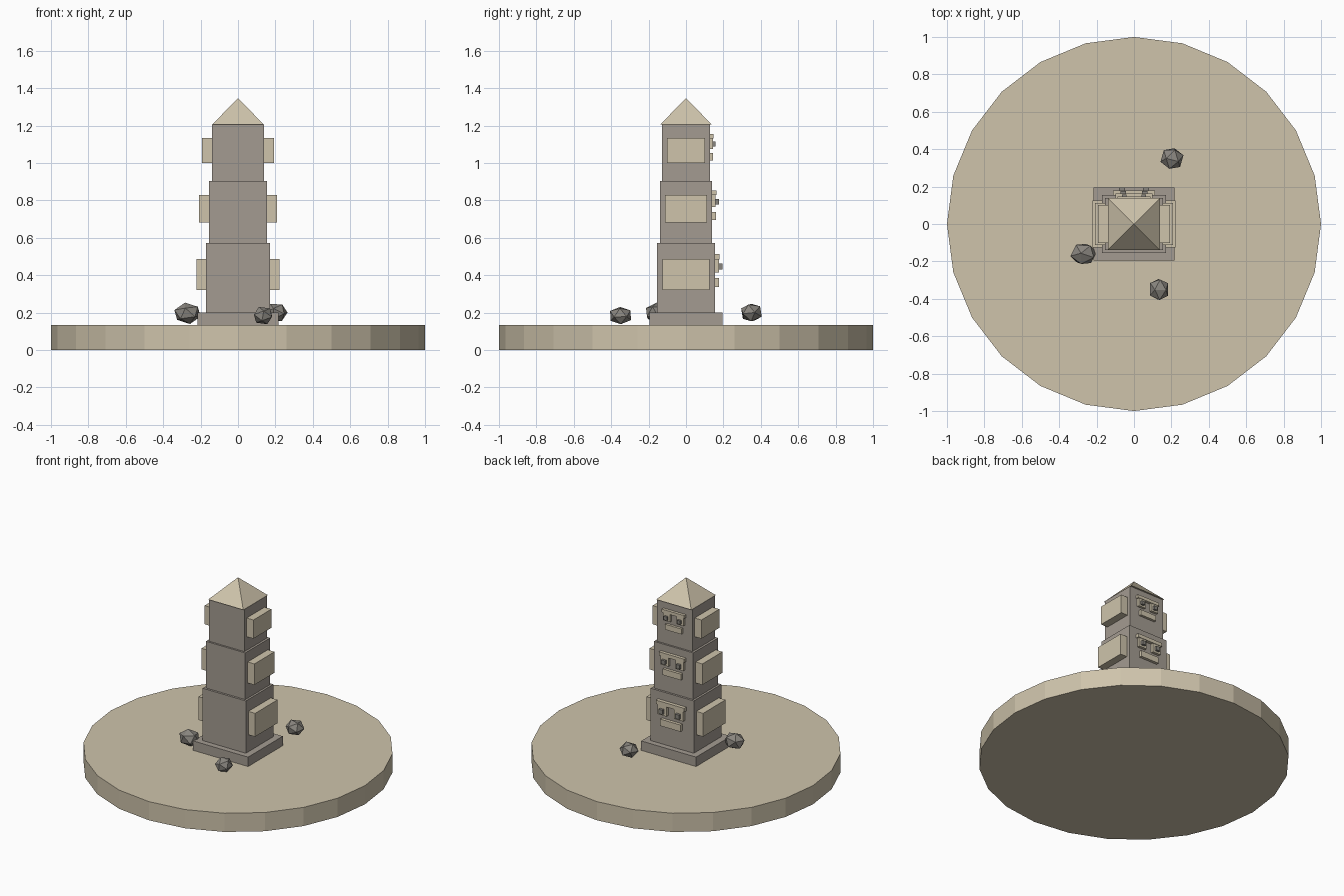
import bpy, bmesh, math
from mathutils import Matrix, Euler

cube = bpy.data.objects.get("Cube")
if cube:
    bpy.data.objects.remove(cube, do_unlink=True)


def material(name, rgb):
    m = bpy.data.materials.new(name)
    m.use_nodes = True
    m.diffuse_color = (*rgb, 1)
    m.node_tree.nodes["Principled BSDF"].inputs["Base Color"].default_value = (*rgb, 1)
    return m


sand = material("pale sandstone", (0.62, 0.55, 0.41))
stone = material("tower stone", (0.37, 0.33, 0.285))
dark = material("dark stone", (0.25, 0.235, 0.21))


def finish(name, bm, mat):
    mesh = bpy.data.meshes.new(name)
    bm.to_mesh(mesh)
    bm.free()
    mesh.materials.append(mat)
    obj = bpy.data.objects.new(name, mesh)
    bpy.context.collection.objects.link(obj)
    return obj


def box(name, x, y, z, mat):
    """Box spanning the (min, max) pairs x, y and z."""
    bm = bmesh.new()
    size = [b - a for a, b in (x, y, z)]
    mid = [(a + b) / 2 for a, b in (x, y, z)]
    bmesh.ops.create_cube(bm, size=1, matrix=Matrix.Translation(mid) @ Matrix.Diagonal((*size, 1)))
    return finish(name, bm, mat)


def cone(name, sides, r1, r2, z0, z1, turn, mat):
    bm = bmesh.new()
    place = Matrix.Translation((0, 0, (z0 + z1) / 2)) @ Matrix.Rotation(turn, 4, "Z")
    bmesh.ops.create_cone(bm, cap_ends=True, segments=sides, radius1=r1, radius2=r2,
                          depth=z1 - z0, matrix=place)
    return finish(name, bm, mat)


# Ground disc and plinth
GROUND = 0.133
cone("ground_disc", 24, 1, 1, 0, GROUND, 0, sand)
box("plinth", (-0.216, 0.216), (-0.195, 0.195), (GROUND, 0.2), stone)

# Three shrinking tiers, each with ears on the sides and a face at the back
tiers = [("lower", 1.0, 0.17, 0.155, 0.2, 0.572, 0.404),
         ("middle", 0.9, 0.155, 0.14, 0.572, 0.904, 0.755),
         ("upper", 0.8, 0.139, 0.127, 0.904, 1.205, 1.067)]
for tag, s, hx, hy, z0, z1, mid in tiers:
    box(tag + "_tier", (-hx, hx), (-hy, hy), (z0, z1), stone)

    def face_part(part, cx, cz, w, h, out, mat):
        box(f"{tag}_{part}", (cx * s - w * s / 2, cx * s + w * s / 2), (hy - 0.01, hy + out * s),
            (mid + (cz - h / 2) * s, mid + (cz + h / 2) * s), mat)

    face_part("brow", 0, 0.095, 0.222, 0.028, 0.025, sand)
    face_part("mouth", 0, -0.043, 0.16, 0.048, 0.022, sand)
    for side, label in ((1, "left"), (-1, "right")):
        face_part(label + "_eye", side * 0.065, 0.046, 0.07, 0.07, 0.021, sand)
        face_part(label + "_pupil", side * 0.065, 0.042, 0.032, 0.032, 0.039, dark)
        box(f"{tag}_{label}_ear", sorted((side * (hx - 0.02), side * (hx + 0.053))),
            (-0.126 * s, 0.126 * s), (mid - 0.083 * s, mid + 0.083 * s), sand)

# Pyramid roof
cone("roof", 4, 0.138 * math.sqrt(2), 0, 1.205, 1.347, math.pi / 4, sand)

# Scattered faceted rocks
rocks = [((0.203, 0.35, 0.2), (0.064, 0.062, 0.053), 0.5),
         ((-0.27, -0.16, 0.196), (0.075, 0.062, 0.058), 1.9),
         ((0.134, -0.35, 0.184), (0.057, 0.064, 0.05), 3.1)]
for i, (pos, radii, turn) in enumerate(rocks):
    bm = bmesh.new()
    bmesh.ops.create_icosphere(bm, subdivisions=1, radius=1)
    bmesh.ops.transform(bm, verts=bm.verts, matrix=Matrix.Translation(pos)
                        @ Matrix.Diagonal((*radii, 1)) @ Euler((turn, 0.4, turn)).to_matrix().to_4x4())
    finish(f"rock_{i + 1}", bm, dark)
